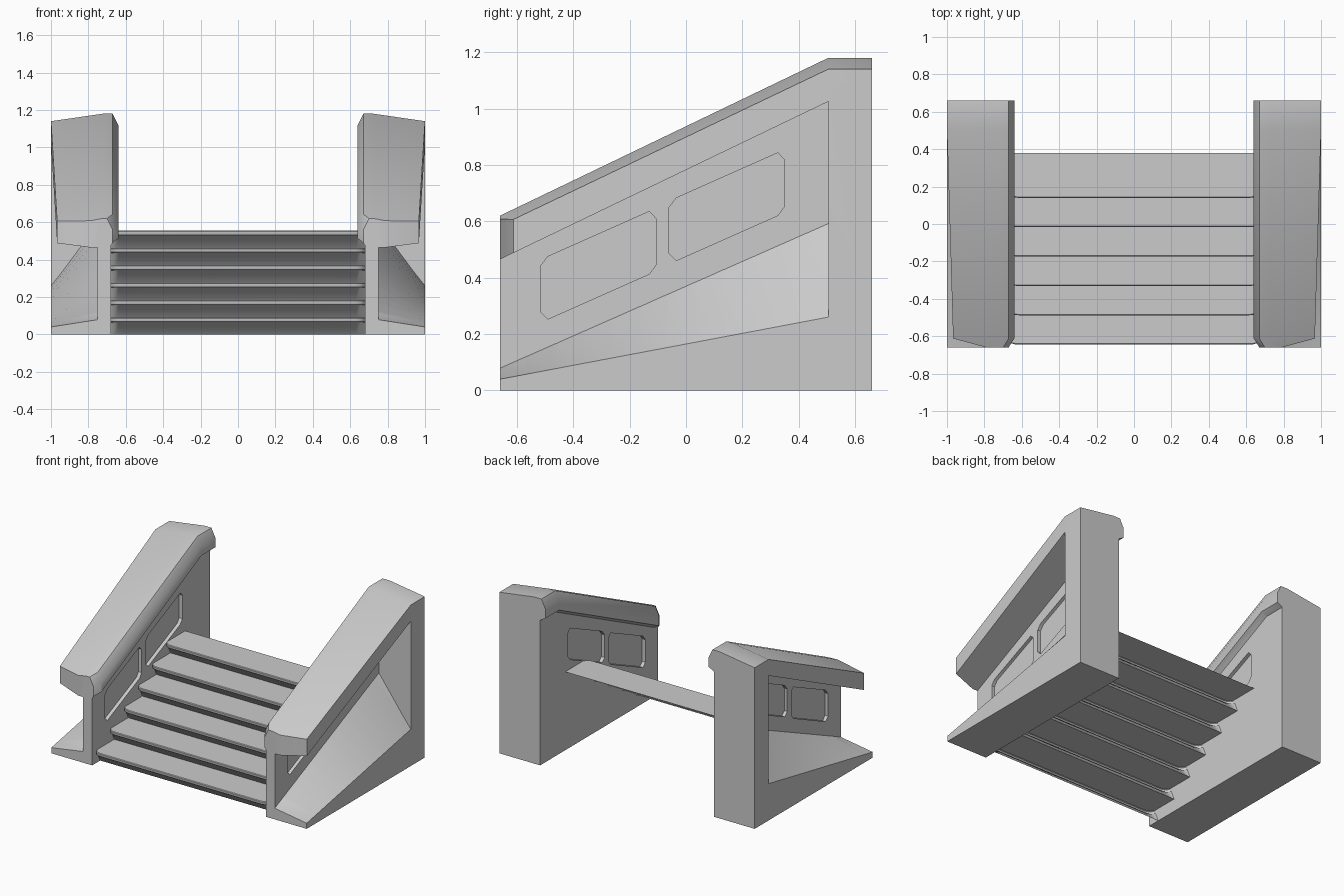
import bpy, bmesh

if "Cube" in bpy.data.objects:
    bpy.data.objects.remove(bpy.data.objects["Cube"])


def finish(obj):
    bpy.ops.object.select_all(action='DESELECT')
    obj.select_set(True)
    bpy.context.view_layer.objects.active = obj
    bpy.ops.object.shade_smooth_by_angle()


def loft(name, rings, closed=True):
    """Skin matching rings of points; closed rings also get end caps."""
    bm = bmesh.new()
    vs = [[bm.verts.new(p) for p in ring] for ring in rings]
    n = len(rings[0])
    for a, b in zip(vs, vs[1:]):
        for i in range(n if closed else n - 1):
            j = (i + 1) % n
            bm.faces.new((a[i], a[j], b[j], b[i]))
    if closed:
        bm.faces.new(vs[0])
        bm.faces.new(vs[-1])
    bmesh.ops.recalc_face_normals(bm, faces=bm.faces)
    if closed:
        bmesh.ops.triangulate(bm, faces=[f for f in bm.faces if len(f.verts) == 4])
    me = bpy.data.meshes.new(name)
    bm.to_mesh(me)
    bm.free()
    obj = bpy.data.objects.new(name, me)
    bpy.context.collection.objects.link(obj)
    return obj


def slab(name, profile, x0, x1):
    return loft(name, [[(x, y, z) for y, z in profile] for x in (x0, x1)])


def combine(target, other, operation):
    mod = target.modifiers.new(operation.lower(), 'BOOLEAN')
    mod.operation, mod.object, mod.solver = operation, other, 'EXACT'
    bpy.context.view_layer.objects.active = target
    bpy.ops.object.modifier_apply(modifier=mod.name)
    bpy.data.objects.remove(other)


# thin web of the side wall
wall = slab("side_walls", [(-0.66, 0), (0.55, 0), (0.55, 1.10), (0.505, 1.10), (-0.66, 0.54)], 0.68, 0.75)

# recessed panels on both faces of the web
panel = [(-0.517, 0.28), (-0.49, 0.253), (-0.13, 0.413), (-0.107, 0.445),
         (-0.107, 0.61), (-0.13, 0.635), (-0.49, 0.475), (-0.517, 0.44)]
for k in range(2):
    shape = [(y + 0.456 * k, z + 0.208 * k) for y, z in panel]
    for x0, x1 in ((0.60, 0.705), (0.727, 0.80)):
        combine(wall, slab("panel_cutter", shape, x0, x1), 'DIFFERENCE')

# rear post
combine(wall, slab("post", [(0.505, 0), (0.66, 0), (0.66, 1.10), (0.505, 1.10)], 0.68, 1.0), 'UNION')

# flared base, twisting from nearly flat at the front to steep at the post
rings = []
for i in range(13):
    t = i / 12
    y = -0.66 + 1.19 * t
    rings.append([(0.70, y, 0), (1, y, 0), (1, y, 0.04 + 0.225 * t),
                  (0.745, y, 0.08 + 0.53 * t), (0.70, y, 0.08 + 0.53 * t)])
combine(wall, loft("base", rings), 'UNION')

# sloping top rail with a chamfered front end
rings = []
for y, top, xi, xo, drop in ((-0.66, 0.62, 0.67, 0.79, 0.012), (-0.612, 0.643, 0.64, 0.967, 0.036),
                             (0.505, 1.18, 0.64, 1.0, 0.04), (0.66, 1.18, 0.64, 1.0, 0.04)):
    low = top - 0.155
    rings.append([(xi, y, top - 0.06), (xi + 0.03, y, top), (0.725, y, top), (xo, y, top - drop),
                  (xo, y, low), (0.72, y, low), (0.685, y, low), (xi, y, low + 0.025)])
combine(wall, loft("rail", rings), 'UNION')

mirror = wall.modifiers.new("mirror", 'MIRROR')
mirror.use_mirror_merge = False
bpy.context.view_layer.objects.active = wall
bpy.ops.object.modifier_apply(modifier="mirror")
finish(wall)

# steps: one folded sheet with back-slanted risers and rounded nosing corners
profile = []                     # (y, z, how far the corner rounding acts)
for i in range(6):
    y, z = -0.645 + 0.157 * i, 0.09 + 0.093 * i
    profile += [(y + 0.075, max(z - 0.093, 0), 0), (y + 0.015, z - 0.026, 1),
                (y + 0.003, z - 0.022, 1), (y, z - 0.016, 1), (y, z - 0.004, 1), (y + 0.005, z, 1)]
profile.append((0.38, z, 0))
ends = [(0.68, 0.034), (0.67, 0.018), (0.655, 0.007), (0.635, 0.001), (0.615, 0)]
sections = [(-x, p) for x, p in ends] + [(x, p) for x, p in reversed(ends)]
steps = loft("steps", [[(x, y + p * w, z) for y, z, w in profile] for x, p in sections], closed=False)
finish(steps)
